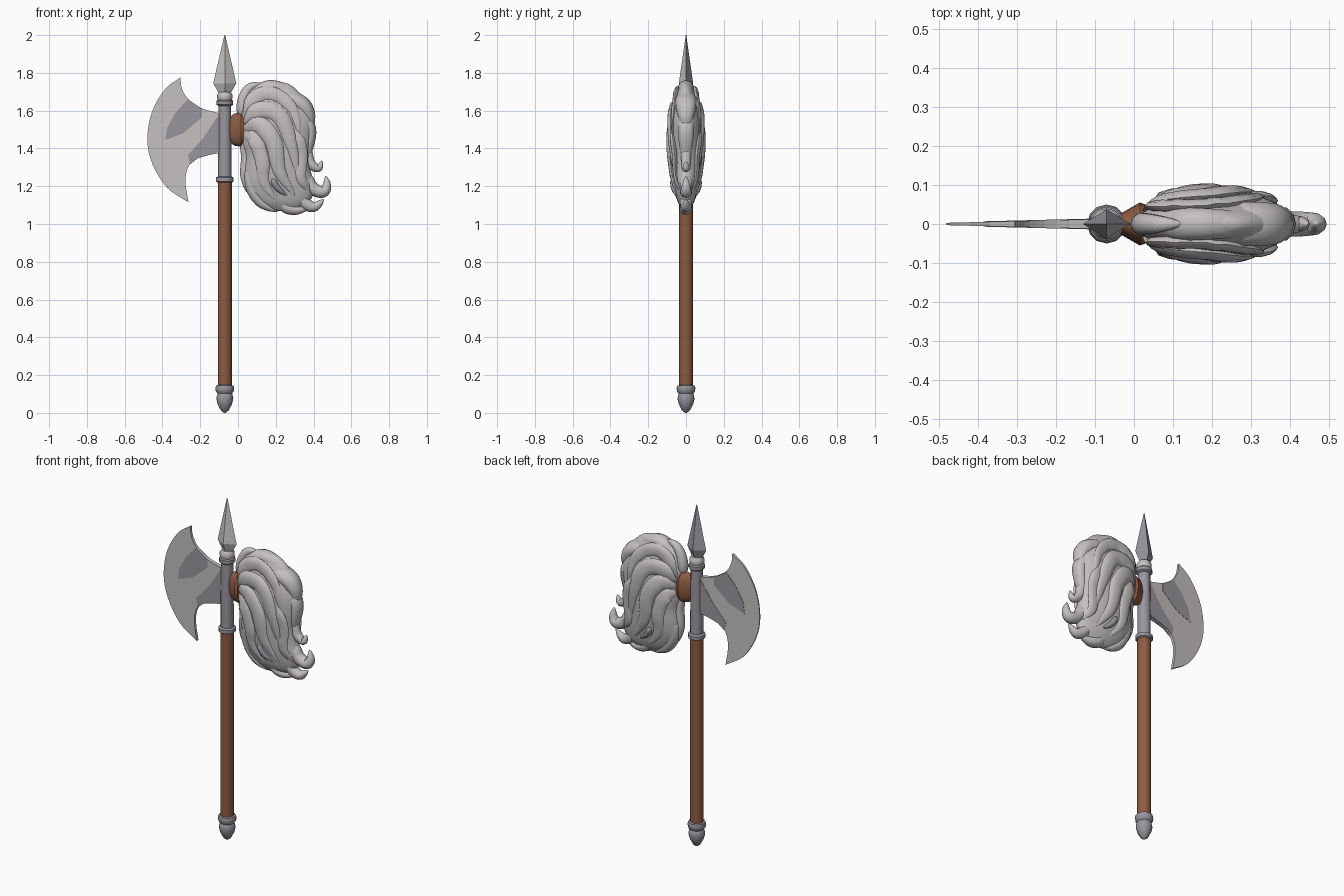
import bpy, bmesh, math
from mathutils import Vector

cube = bpy.data.objects.get("Cube")
if cube:
    bpy.data.objects.remove(cube)


def material(name, rgb):
    m = bpy.data.materials.new(name)
    m.use_nodes = True
    m.diffuse_color = (*rgb, 1)
    m.node_tree.nodes["Principled BSDF"].inputs["Base Color"].default_value = (*rgb, 1)
    return m


SILVER = material("pale silver", (0.56, 0.53, 0.53))
STEEL = material("dark steel", (0.32, 0.30, 0.34))
WOOD = material("brown wood", (0.27, 0.105, 0.055))
POLE_X = -0.07


def finish(name, bm, mats, smooth=None):
    bmesh.ops.recalc_face_normals(bm, faces=bm.faces[:])
    me = bpy.data.meshes.new(name)
    bm.to_mesh(me)
    bm.free()
    ob = bpy.data.objects.new(name, me)
    bpy.context.collection.objects.link(ob)
    for m in mats:
        me.materials.append(m)
    if smooth:
        bpy.ops.object.select_all(action='DESELECT')
        ob.select_set(True)
        bpy.context.view_layer.objects.active = ob
        bpy.ops.object.shade_smooth_by_angle(angle=math.radians(smooth))
    return ob


def spline(pts, steps):
    """Smooth curve through points of any dimension."""
    p = [Vector(q) for q in pts]
    p = [2 * p[0] - p[1]] + p + [2 * p[-1] - p[-2]]
    out = []
    for a, b, c, d in zip(p, p[1:], p[2:], p[3:]):
        for i in range(steps):
            t = i / steps
            out.append(0.5 * (2 * b + (c - a) * t + (2 * a - 5 * b + 4 * c - d) * t ** 2
                              + (3 * b - a - 3 * c + d) * t ** 3))
    return out + [p[-2]]


def loft(name, rings, mats, smooth):
    bm = bmesh.new()
    loops = [[bm.verts.new(v) for v in r] for r in rings]
    n = len(loops[0])
    for a, b in zip(loops, loops[1:]):
        for i in range(n):
            bm.faces.new((a[i], a[(i + 1) % n], b[(i + 1) % n], b[i]))
    bm.faces.new(loops[0])
    bm.faces.new(loops[-1])
    return finish(name, bm, mats, smooth)


def turned(name, profile, mat, sides=12, sy=1, smooth=40):
    """Stack of rings (radius, height) around the pole axis."""
    turn = [2 * math.pi * i / sides for i in range(sides)]
    rings = [[(POLE_X + r * math.cos(a), sy * r * math.sin(a), z) for a in turn]
             for r, z in profile]
    return loft(name, rings, [mat], smooth)


def slab(name, outline, low, high, mat):
    """Flat plate with a front and back surface given as functions of x."""
    bm = bmesh.new()
    a = [bm.verts.new((x, low(x), z)) for x, z in outline]
    b = [bm.verts.new((x, high(x), z)) for x, z in outline]
    bm.faces.new(a)
    bm.faces.new(b)
    for i in range(len(a)):
        j = (i + 1) % len(a)
        bm.faces.new((a[i], a[j], b[j], b[i]))
    return finish(name, bm, [mat])


# Pole, pommel, socket and collars
turned("pole", [(0.037, 0.13), (0.037, 1.23)], WOOD)
turned("pommel", [(0.004, 0), (0.02, 0.012), (0.038, 0.045), (0.045, 0.075), (0.04, 0.1),
                  (0.034, 0.106)], STEEL)
turned("pommel_ring", [(0.036, 0.1), (0.047, 0.112), (0.05, 0.13), (0.046, 0.144),
                       (0.036, 0.147)], STEEL)
turned("socket", [(0.036, 1.22), (0.033, 1.66)], STEEL)
for label, z, r in (("lower", 1.235, 0.047), ("upper", 1.642, 0.044)):
    turned(label + "_collar", [(0.034, z - 0.018), (r, z - 0.01), (r, z + 0.01),
                               (0.034, z + 0.018)], STEEL)
turned("neck", [(0.034, 1.65), (0.04, 1.665), (0.04, 1.685), (0.03, 1.7)], SILVER)

# Spear point with a diamond section, dark on the back
spear = turned("spear_point", [(0.03, 1.69), (0.061, 1.745), (0.054, 1.775), (0.002, 2.0)],
               SILVER, sides=4, sy=0.62, smooth=None)
spear.data.materials.append(STEEL)
for f in spear.data.polygons:
    f.material_index = int(f.normal.y > 0)

# Axe blade, thinning towards its cutting edge
def thick(x):
    return 0.003 + 0.025 * (x + 0.48)


edge = [(-0.305, 1.775), (-0.385, 1.715), (-0.455, 1.595), (-0.48, 1.447),
        (-0.452, 1.315), (-0.373, 1.19), (-0.262, 1.115)]
lower = [(-0.262, 1.115), (-0.277, 1.21), (-0.27, 1.285), (-0.225, 1.345), (-0.08, 1.38)]
upper = [(-0.08, 1.582), (-0.2, 1.615), (-0.267, 1.665), (-0.298, 1.72), (-0.305, 1.775)]
outline = spline(edge, 4)[:-1] + spline(lower, 3) + spline(upper, 3)[:-1]
slab("axe_blade", outline, lambda x: -thick(x), thick, SILVER)

# Dark patches on both cheeks of the blade
patches = {
    "upper_patch": [(-0.267, 1.66), (-0.19, 1.61), (-0.19, 1.565), (-0.29, 1.48),
                    (-0.385, 1.445), (-0.375, 1.51), (-0.33, 1.59)],
    "lower_patch": [(-0.1, 1.58), (-0.1, 1.382), (-0.215, 1.347), (-0.255, 1.315),
                    (-0.265, 1.365), (-0.18, 1.46), (-0.12, 1.55)]}
for label, shape in patches.items():
    slab(label + "_front", shape, lambda x: -thick(x) - 0.0015, lambda x: -thick(x), STEEL)
    slab(label + "_back", shape, thick, lambda x: thick(x) + 0.0015, STEEL)

# Flared oval plume holder
TURN = [2 * math.pi * i / 20 for i in range(20)]
loft("plume_holder", [[(x, w * math.cos(a), 1.5 + h * math.sin(a)) for a in TURN]
                      for x, w, h in ((-0.045, 0.02, 0.065), (-0.02, 0.035, 0.085),
                                      (0.015, 0.055, 0.09), (0.03, 0.05, 0.08))], [WOOD], 40)

# Plume core: each row is height, left x, right x, half thickness
rows = spline([(1.752, 0.16, 0.23, 0.012), (1.735, 0.1, 0.28, 0.03), (1.69, 0.04, 0.33, 0.05),
               (1.62, 0.015, 0.38, 0.072), (1.54, 0.01, 0.405, 0.086),
               (1.44, 0.015, 0.395, 0.09), (1.36, 0.035, 0.38, 0.088),
               (1.28, 0.03, 0.385, 0.08), (1.2, 0.04, 0.405, 0.066),
               (1.12, 0.1, 0.38, 0.045), (1.07, 0.19, 0.31, 0.015)], 4)
loft("plume_core", [[((l + r) / 2 + (r - l) / 2 * math.cos(a), w * math.sin(a), z)
                     for a in TURN] for z, l, r, w in rows], [SILVER], 60)


def surface(x, z):
    """Half thickness of the plume core at a point seen from the front."""
    z0, l, r, w = min(rows, key=lambda q: abs(q[0] - z))
    u = (2 * x - l - r) / (r - l)
    return w * math.sqrt(max(0, 1 - u * u))


def lock(name, path, width, flat, side=0, mat=SILVER):
    """Tapered strand of hair; side lays it on the front or back of the core."""
    pts = spline(path, 5)
    n = len(pts) - 1
    rings = []
    for i, p in enumerate(pts):
        t = i / n
        d = (pts[min(i + 1, n)] - pts[max(i - 1, 0)]).normalized()
        w = width * max(0.04, min(1, (0.2 + 5 * t)) * (1 - t ** 3) ** 0.7)
        y = side * surface(*p) * 0.96
        rings.append([(p.x - d.y * w * math.cos(a), y + flat * w * math.sin(a),
                       p.y + d.x * w * math.cos(a)) for a in TURN[::2]])
    loft(name, rings, [mat], 60)


# Locks along the outline of the plume
rim = [
    ([(0.02, 1.55), (0.025, 1.65), (0.06, 1.72), (0.125, 1.745)], 0.03, 1.0),
    ([(0.06, 1.64), (0.15, 1.715), (0.25, 1.705), (0.33, 1.65)], 0.045, 1.0),
    ([(0.2, 1.66), (0.32, 1.64), (0.37, 1.58), (0.385, 1.49)], 0.05, 1.2),
    ([(0.34, 1.58), (0.38, 1.5), (0.37, 1.4), (0.35, 1.3)], 0.035, 1.3),
    ([(0.36, 1.44), (0.38, 1.33), (0.425, 1.295), (0.445, 1.335)], 0.027, 1.0),
    ([(0.35, 1.3), (0.385, 1.2), (0.445, 1.17), (0.47, 1.2), (0.465, 1.255)], 0.035, 1.0),
    ([(0.3, 1.25), (0.34, 1.13), (0.4, 1.09), (0.455, 1.13)], 0.035, 1.0),
    ([(0.22, 1.25), (0.24, 1.11), (0.3, 1.075), (0.38, 1.085)], 0.035, 1.1),
    ([(0.07, 1.35), (0.07, 1.22), (0.12, 1.12), (0.21, 1.065)], 0.04, 1.0),
    ([(0.03, 1.48), (0.045, 1.36), (0.035, 1.26), (0.045, 1.17)], 0.03, 1.0)]
for i, (path, width, flat) in enumerate(rim):
    lock(f"rim_lock_{i + 1}", path, width, flat)

# Locks sweeping from the holder over both faces of the plume
sweeps = [
    ([(0.03, 1.56), (0.1, 1.67), (0.2, 1.68), (0.29, 1.6), (0.33, 1.45)], 0.045),
    ([(0.03, 1.53), (0.12, 1.6), (0.22, 1.57), (0.28, 1.42), (0.32, 1.24)], 0.05),
    ([(0.03, 1.5), (0.12, 1.52), (0.19, 1.43), (0.22, 1.28), (0.3, 1.15)], 0.05),
    ([(0.03, 1.47), (0.09, 1.45), (0.13, 1.34), (0.14, 1.22), (0.21, 1.12)], 0.045),
    ([(0.3, 1.5), (0.33, 1.38), (0.33, 1.25), (0.38, 1.17)], 0.04)]
for side, label in ((-1, "front"), (1, "back")):
    for i, (path, width) in enumerate(sweeps):
        lock(f"{label}_lock_{i + 1}", path, width, 0.4, side)
    lock(f"{label}_shadow_lock", [(0.18, 1.24), (0.21, 1.19), (0.26, 1.15)], 0.018, 1.1,
         side, STEEL)
